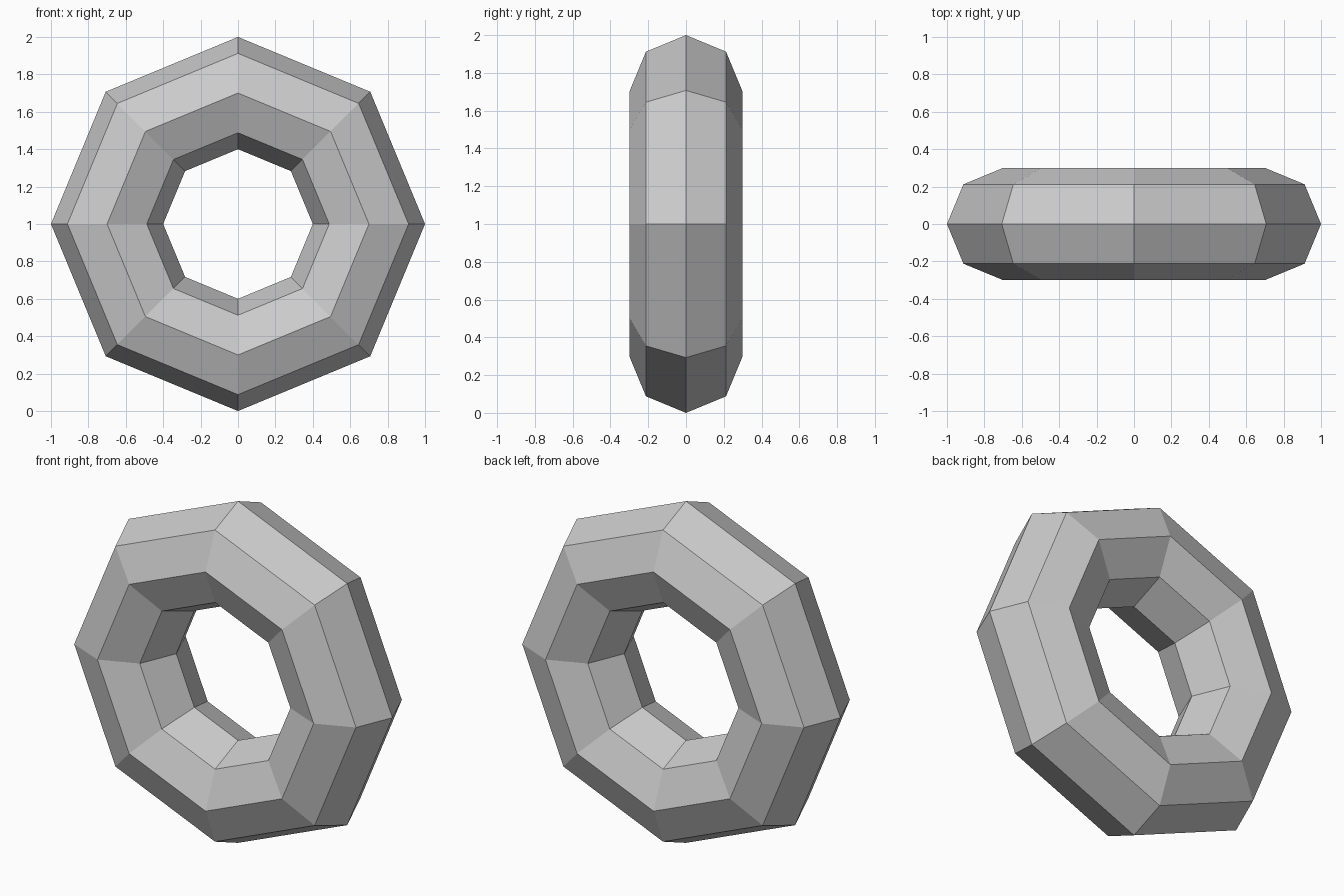
import bpy
import math

if "Cube" in bpy.data.objects:
    bpy.data.objects.remove(bpy.data.objects["Cube"])

# Low-poly ring standing upright, its hole facing the front
bpy.ops.mesh.primitive_torus_add(
    major_segments=8, minor_segments=8,
    major_radius=0.7, minor_radius=0.3,
    location=(0, 0, 1), rotation=(math.pi / 2, 0, 0))
ring = bpy.context.object
ring.name = "ring"
ring.data.name = "ring"

# Flat facets
bpy.ops.object.shade_flat()
